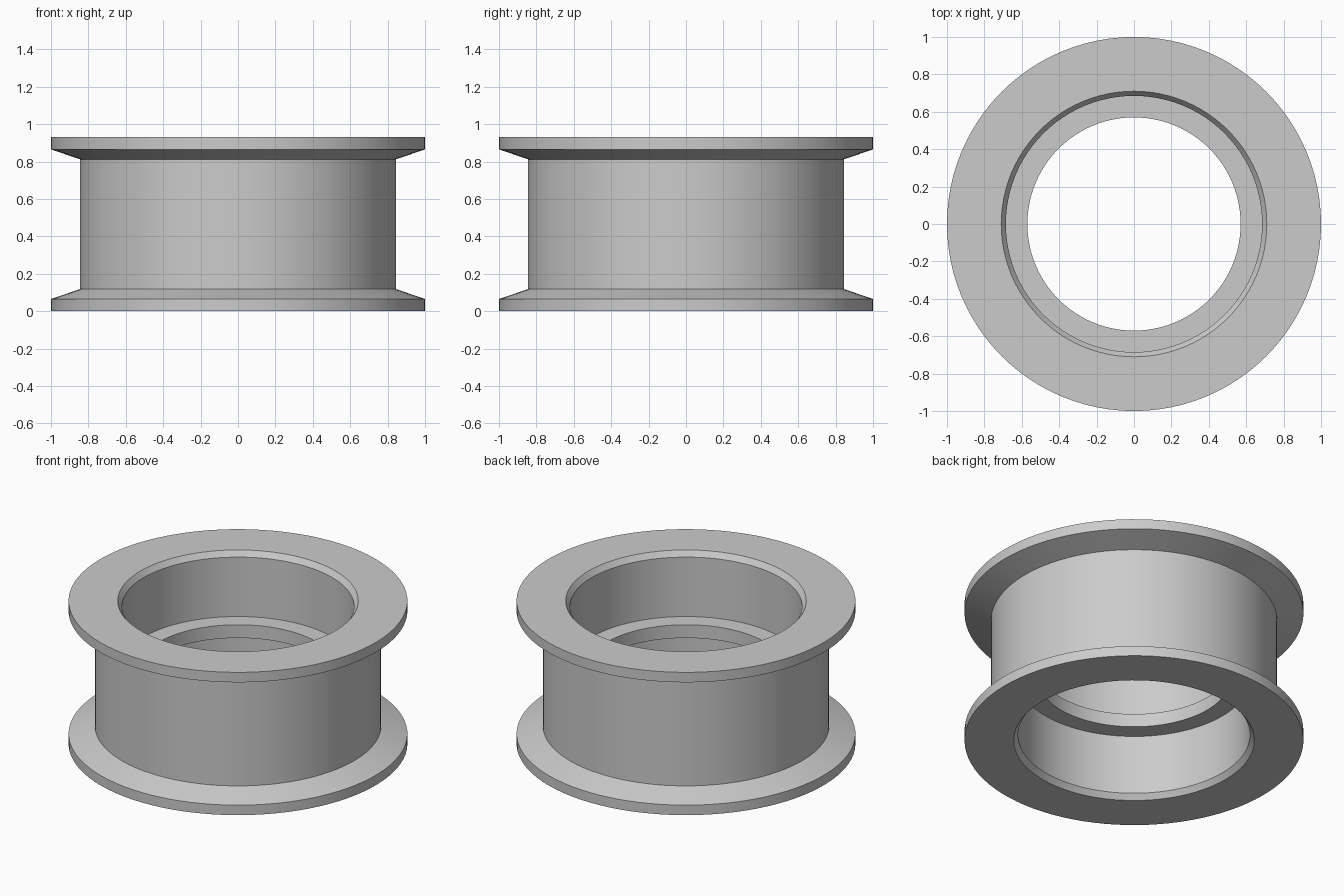
import bpy
import bmesh
import math

cube = bpy.data.objects.get("Cube")
if cube:
    bpy.data.objects.remove(cube, do_unlink=True)

SEGMENTS = 96
HEIGHT = 0.93

# Lower half of the ring section (radius, z), from inner rib round to outer barrel
lower = [
    (0.57, 0.422),    # rib inner edge
    (0.685, 0.422),   # rib shoulder
    (0.685, 0.035),   # bore
    (0.71, 0.0),      # bore chamfer
    (1.0, 0.0),       # flange face
    (1.0, 0.065),     # flange rim
    (0.845, 0.118),   # flange slope meets barrel
]
# The upper half mirrors the lower one
profile = lower + [(r, HEIGHT - z) for r, z in reversed(lower)]


def lathe(name, section, material):
    """Revolve a closed section around z."""
    bm = bmesh.new()
    rings = []
    for i in range(SEGMENTS):
        a = math.tau * i / SEGMENTS
        rings.append([bm.verts.new((r * math.cos(a), r * math.sin(a), z)) for r, z in section])
    n = len(section)
    for i, ring in enumerate(rings):
        following = rings[(i + 1) % SEGMENTS]
        for j in range(n):
            k = (j + 1) % n
            bm.faces.new((ring[j], following[j], following[k], ring[k]))
    bmesh.ops.recalc_face_normals(bm, faces=bm.faces)
    mesh = bpy.data.meshes.new(name)
    bm.to_mesh(mesh)
    bm.free()
    mesh.materials.append(material)
    obj = bpy.data.objects.new(name, mesh)
    bpy.context.collection.objects.link(obj)
    return obj


# Plain grey material
grey = bpy.data.materials.new("light_grey")
grey.use_nodes = True
colour = (0.6, 0.6, 0.6, 1.0)
grey.diffuse_color = colour
grey.node_tree.nodes["Principled BSDF"].inputs["Base Color"].default_value = colour

# Flanged roller with a stepped bore
roller = lathe("flanged_roller", profile, grey)
bpy.ops.object.select_all(action="DESELECT")
roller.select_set(True)
bpy.context.view_layer.objects.active = roller
bpy.ops.object.shade_smooth_by_angle(angle=math.radians(15))
